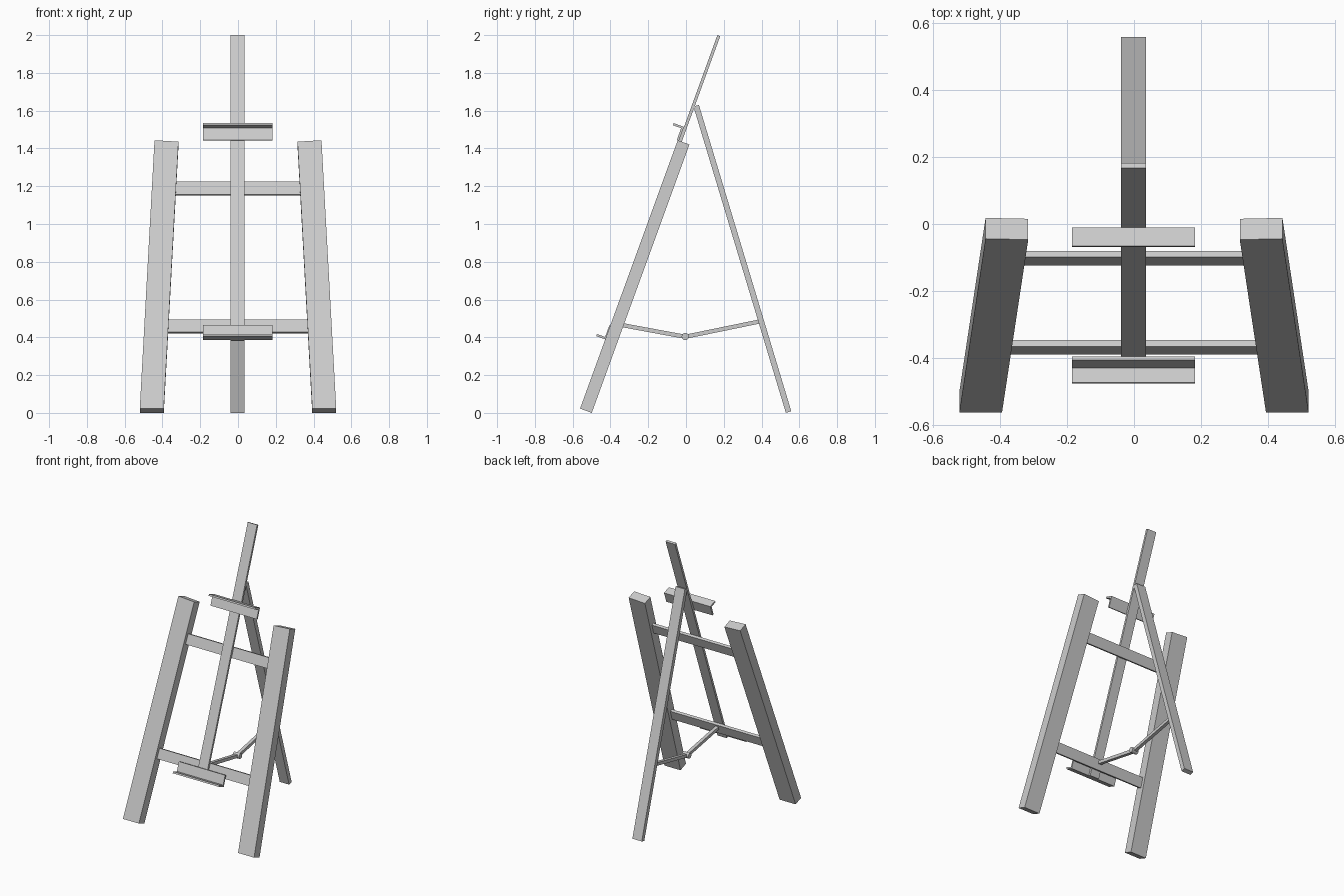
import bpy, bmesh, math
from mathutils import Matrix, Vector

if "Cube" in bpy.data.objects:
    bpy.data.objects.remove(bpy.data.objects["Cube"])

# Leaning plane of the easel front: local x = width, -y = forward, z = up the slope
LEAN = Matrix.Translation((0, -0.53, 0.0113)) @ Matrix.Rotation(math.radians(-20), 4, 'X')


def extrude(name, pts, vec, matrix):
    """Extrude a closed 3D polygon along vec and place it with matrix."""
    bm = bmesh.new()
    face = bm.faces.new([bm.verts.new(p) for p in pts])
    new = bmesh.ops.extrude_face_region(bm, geom=[face])['geom']
    bmesh.ops.translate(bm, vec=Vector(vec), verts=[v for v in new if isinstance(v, bmesh.types.BMVert)])
    bmesh.ops.recalc_face_normals(bm, faces=bm.faces)
    me = bpy.data.meshes.new(name)
    bm.to_mesh(me)
    bm.free()
    me.transform(matrix)
    ob = bpy.data.objects.new(name, me)
    bpy.context.collection.objects.link(ob)
    return ob


def front_panel(name, xz, n0, n1):
    """Outline in the leaning plane, thick from n0 to n1 towards the front."""
    return extrude(name, [(x, -n0, z) for x, z in xz], (0, n0 - n1, 0), LEAN)


def side_bar(name, a, b, thick, x0, x1):
    """Square-ended bar between two (y, z) points in the side view."""
    a, b = Vector(a), Vector(b)
    d = (b - a).normalized() * thick / 2
    s = Vector((-d.y, d.x))
    pts = [(x0, p.x, p.y) for p in (a + s, b + s, b - s, a - s)]
    return extrude(name, pts, (x1 - x0, 0, 0), Matrix())


# Splayed front legs
for side, label in ((-1, "left"), (1, "right")):
    leg = [(0.52, 0), (0.393, 0), (0.315, 1.504), (0.442, 1.512)]
    front_panel(label + "_front_leg", [(side * x, z) for x, z in leg], -0.033, 0.033)

# Cross bars between the legs
for label, w, top, bottom in (("upper", 1.252, 0.328, 0.332), ("lower", 0.475, 0.369, 0.373)):
    h = 0.036
    front_panel(label + "_cross_bar",
                [(-bottom, w - h), (bottom, w - h), (top, w + h), (-top, w + h)], -0.01, 0.01)

# Central mast
front_panel("mast", [(-0.039, 0.39), (0.035, 0.39), (0.035, 2.107), (-0.039, 2.107)], 0.01, 0.026)

# L-shaped canvas holders: lip at the top of one, at the bottom of the other
for label, lip, direction in (("upper", 1.59, -1), ("lower", 0.39, 1)):
    ell = [(0.026, 0), (0.084, 0), (0.084, 0.012), (0.038, 0.012), (0.038, 0.078), (0.026, 0.078)]
    extrude(label + "_canvas_holder", [(-0.185, -n, lip + direction * w) for n, w in ell],
            (0.367, 0, 0), LEAN)

# Back leg
side_bar("back_leg", (0.054, 1.626), (0.543, 0.0045), 0.03, -0.039, 0.035)

# Folding brace with hinge pin
side_bar("front_brace", (-0.35, 0.467), (-0.004, 0.403), 0.022, -0.014, 0.01)
side_bar("rear_brace", (-0.004, 0.403), (0.395, 0.485), 0.022, -0.014, 0.01)
bpy.ops.mesh.primitive_cylinder_add(vertices=16, radius=0.019, depth=0.05,
                                    location=(-0.002, -0.004, 0.404), rotation=(0, math.pi / 2, 0))
bpy.context.object.name = "brace_hinge_pin"
bpy.ops.object.shade_smooth_by_angle()
